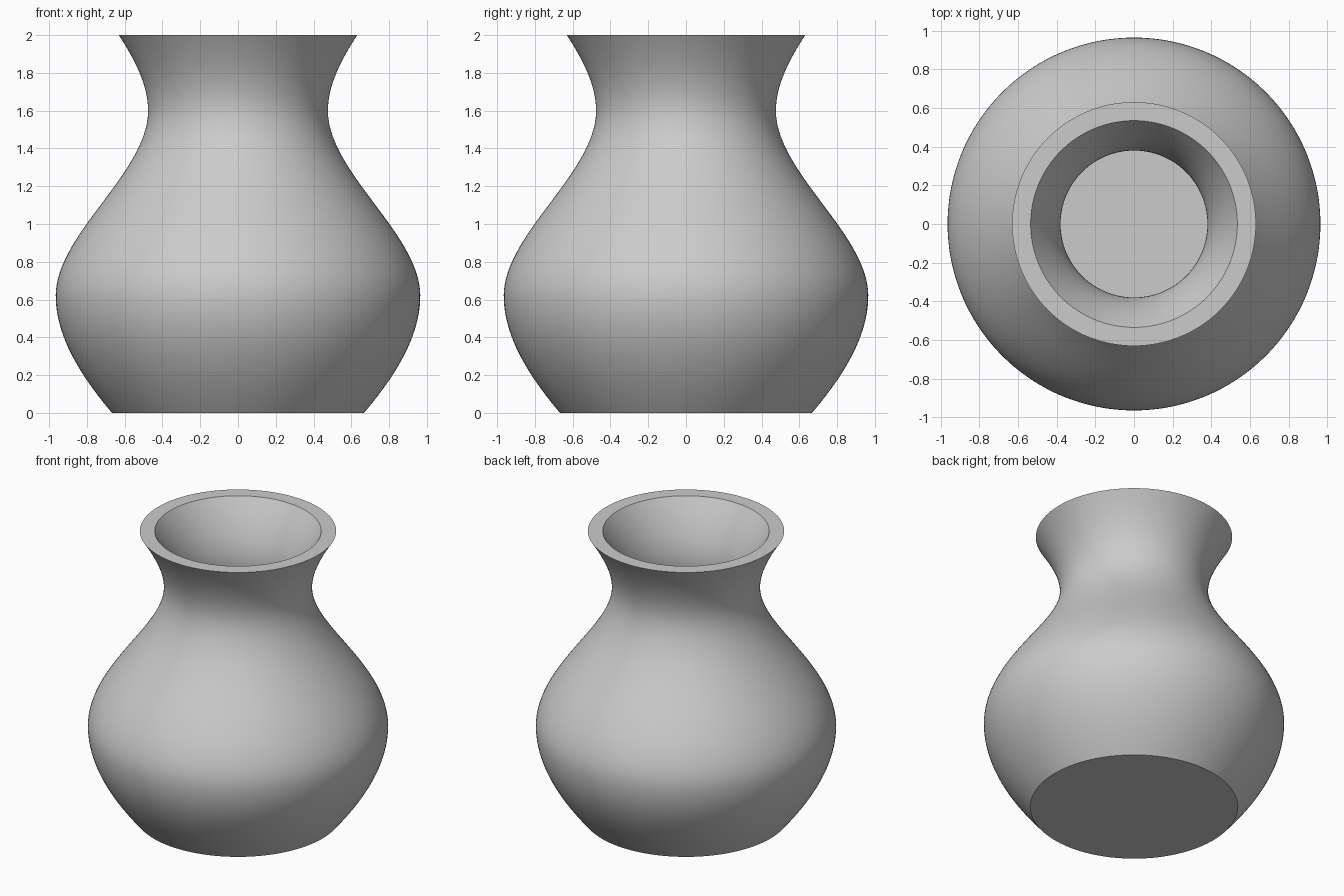
import bpy
import bmesh
import math

if "Cube" in bpy.data.objects:
    bpy.data.objects.remove(bpy.data.objects["Cube"], do_unlink=True)

# Outer silhouette: height, radius, slope at foot, belly, neck and lip
STATIONS = [(0, 0.667, 0.85), (0.62, 0.965, 0), (1.6, 0.476, 0), (2, 0.631, 0.65)]
WALL = 0.096
FLOOR = 0.1


def radius(z):
    """Smooth cubic blend between the silhouette stations."""
    for (z0, r0, s0), (z1, r1, s1) in zip(STATIONS, STATIONS[1:]):
        if z <= z1:
            d = z1 - z0
            t = (z - z0) / d
            ease = t * t * (3 - 2 * t)
            return (r0 + (r1 - r0) * ease + d * s0 * t * (1 - t) ** 2
                    - d * s1 * t * t * (1 - t))
    return STATIONS[-1][1]


def heights(start, end, steps):
    return [start + (end - start) * i / steps for i in range(steps + 1)]


# Closed section: foot, outer wall, lip, inner wall, inner floor
outer = [(radius(z), z) for z in heights(0, 2, 64)]
inner = [(radius(z) - WALL, z) for z in heights(2, FLOOR, 64)]
section = [(0, 0)] + outer + inner + [(0, FLOOR)]

# Revolve the section around the vertical axis
bm = bmesh.new()
verts = [bm.verts.new((r, 0, z)) for r, z in section]
edges = [bm.edges.new(pair) for pair in zip(verts, verts[1:])]
bmesh.ops.spin(bm, geom=verts + edges, cent=(0, 0, 0), axis=(0, 0, 1),
               angle=math.tau, steps=128, use_merge=True)
bmesh.ops.remove_doubles(bm, verts=bm.verts, dist=0.0001)
bmesh.ops.recalc_face_normals(bm, faces=bm.faces)
mesh = bpy.data.meshes.new("vase")
bm.to_mesh(mesh)
bm.free()

vase = bpy.data.objects.new("vase", mesh)
bpy.context.collection.objects.link(vase)

# Plain grey finish
grey = bpy.data.materials.new("light_grey")
grey.use_nodes = True
colour = (0.6, 0.6, 0.6, 1)
grey.diffuse_color = colour
grey.node_tree.nodes["Principled BSDF"].inputs["Base Color"].default_value = colour
mesh.materials.append(grey)

# Smooth walls with crisp lip and foot edges
bpy.ops.object.select_all(action="DESELECT")
vase.select_set(True)
bpy.context.view_layer.objects.active = vase
bpy.ops.object.shade_smooth_by_angle(angle=math.radians(30))
